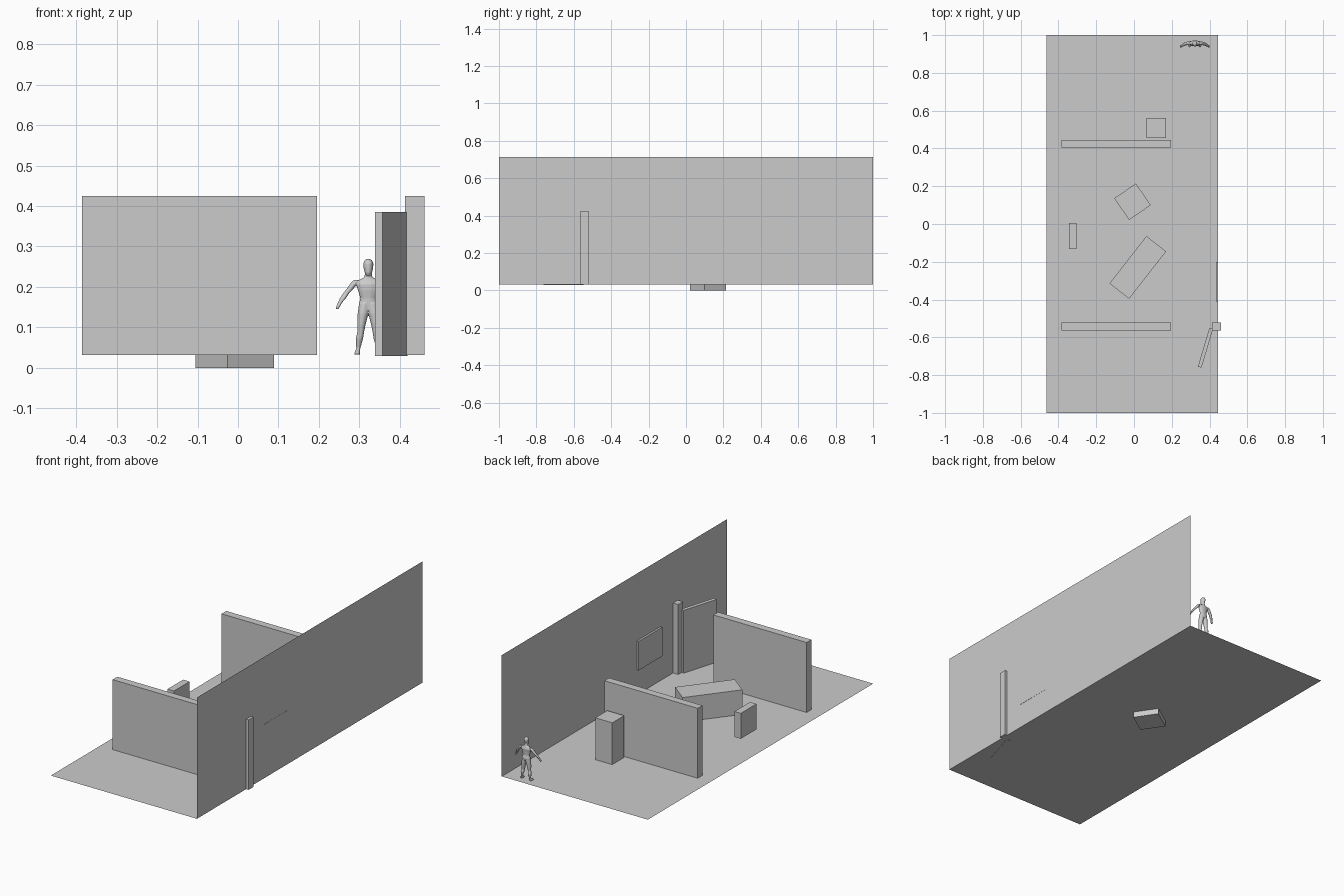
import bpy, bmesh, math
from mathutils import Vector

FLOOR = 0.032


def finish(bm, name):
    bmesh.ops.recalc_face_normals(bm, faces=bm.faces)
    mesh = bpy.data.meshes.new(name)
    bm.to_mesh(mesh)
    bm.free()
    ob = bpy.data.objects.new(name, mesh)
    bpy.context.collection.objects.link(ob)
    return ob


def box(name, centre, size, z0, z1, angle=0.0):
    bm = bmesh.new()
    bmesh.ops.create_cube(bm, size=1)
    bmesh.ops.scale(bm, vec=(size[0], size[1], z1 - z0), verts=bm.verts)
    ob = finish(bm, name)
    ob.location = (centre[0], centre[1], (z0 + z1) / 2)
    ob.rotation_euler.z = angle
    return ob


def sheet(name, corners):
    bm = bmesh.new()
    bm.faces.new([bm.verts.new(c) for c in corners])
    return finish(bm, name)


# Floor and tall side wall (single sheets)
XL, XR = -0.463, 0.445
sheet("floor", [(XL, -1, FLOOR), (XR, -1, FLOOR), (XR, 1, FLOOR), (XL, 1, FLOOR)])
sheet("side_wall", [(XR, -1, FLOOR), (XR, 1, FLOOR), (XR, 1, 0.713), (XR, -1, 0.713)])

# Partitions and door post
TOP = 0.425
box("front_partition", (-0.095, -0.542), (0.58, 0.042), FLOOR, TOP)
box("back_partition", (-0.095, 0.425), (0.58, 0.042), FLOOR, TOP)
box("door_post", (0.437, -0.542), (0.048, 0.042), FLOOR, TOP)

# Door standing open
box("door", (0.3785, -0.655), (0.02, 0.215), 0.03, 0.385, math.atan2(-0.061, 0.205))

# Furniture
box("desk", (0.02, -0.23), (0.132, 0.318), FLOOR, 0.17, math.atan2(-0.195, 0.25))
box("stool", (-0.008, 0.118), (0.139, 0.139), 0.0, 0.139, math.atan2(0.078, 0.115))
box("cabinet", (0.118, 0.508), (0.105, 0.106), FLOOR, 0.267)
box("wall_unit", (-0.325, -0.063), (0.04, 0.138), 0.075, 0.218)
box("wall_picture", (0.44, -0.305), (0.012, 0.21), 0.172, 0.335)


# Standing figure: elliptical lofts, then fused into one skin
CX = 0.322


def loft(bm, rings, side=1, n=14):
    """rings: (x, y, z, rx, ry), horizontal ellipses; x is mirrored by side."""
    loops = []
    for x, y, z, rx, ry in rings:
        loops.append([bm.verts.new((CX + side * x + rx * math.cos(2 * math.pi * i / n),
                                    y + ry * math.sin(2 * math.pi * i / n), z))
                      for i in range(n)])
    for a, b in zip(loops, loops[1:]):
        for i in range(n):
            j = (i + 1) % n
            bm.faces.new((a[i], a[j], b[j], b[i]))
    bm.faces.new(loops[0])
    bm.faces.new(loops[-1])


torso = [(0, .958, .142, .016, .012), (0, .959, .155, .024, .014),
         (0, .957, .172, .020, .012), (0, .956, .192, .026, .014),
         (0, .957, .207, .031, .015), (0, .958, .217, .024, .011),
         (0, .958, .224, .010, .009), (0, .956, .236, .008, .009)]
head = [(0, .950, .228, .005, .006), (0, .952, .235, .009, .012),
        (0, .954, .247, .012, .015), (0, .955, .258, .0125, .016),
        (0, .956, .266, .009, .011), (0, .956, .2695, .004, .005)]
leg = [(.010, .957, .160, .013, .013), (.013, .956, .135, .0135, .014),
       (.017, .956, .108, .0105, .012), (.019, .956, .088, .0085, .009),
       (.022, .959, .072, .009, .011), (.025, .960, .048, .005, .006),
       (.027, .954, .040, .006, .012), (.028, .950, .033, .008, .015)]
arm = [(.029, .958, .217, .007, .007), (.035, .957, .209, .009, .010),
       (.044, .955, .197, .0085, .009), (.055, .952, .184, .0075, .008),
       (.063, .947, .172, .0075, .007), (.071, .942, .160, .005, .005),
       (.074, .940, .153, .005, .007), (.077, .938, .145, .003, .004)]
bm = bmesh.new()
loft(bm, torso)
loft(bm, head)
for s in (-1, 1):
    loft(bm, leg, s)
    loft(bm, arm, s)
figure = finish(bm, "standing_figure")
fuse = figure.modifiers.new("fuse", 'REMESH')
fuse.mode = 'VOXEL'
fuse.voxel_size = 0.0018
fuse.use_smooth_shade = True
soft = figure.modifiers.new("soften", 'SMOOTH')
soft.factor = 0.5
soft.iterations = 2
